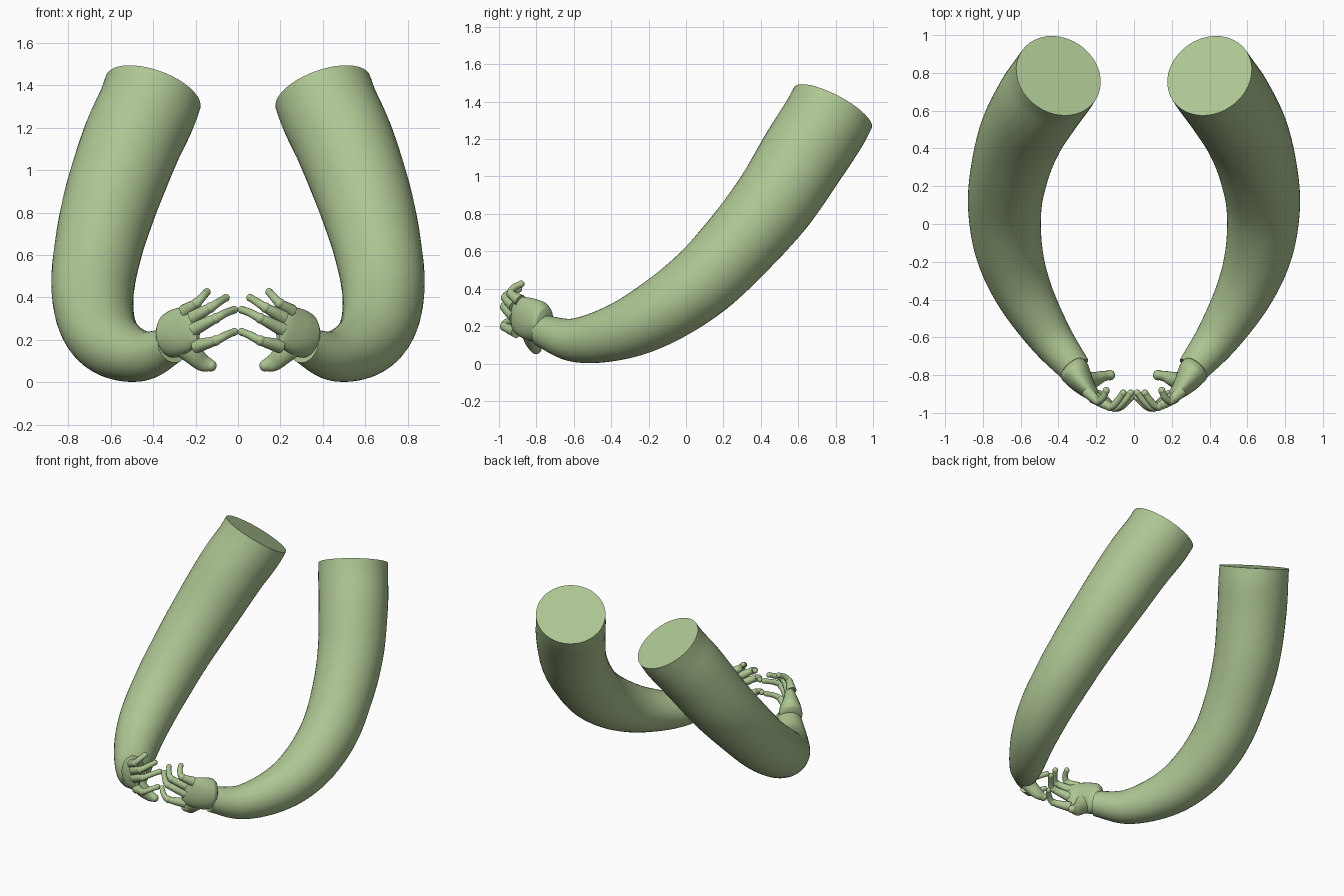
import bpy, bmesh, math
from mathutils import Vector

if "Cube" in bpy.data.objects:
    bpy.data.objects.remove(bpy.data.objects["Cube"])

green = bpy.data.materials.new("soft_green")
green.diffuse_color = (0.42, 0.56, 0.29, 1)
green.use_nodes = True
green.node_tree.nodes["Principled BSDF"].inputs["Base Color"].default_value = green.diffuse_color


def smooth_path(points, steps):
    """Catmull-Rom through (x, y, z, half_width, half_height) points."""
    p = [Vector(q) for q in points]
    p = [p[0] * 2 - p[1]] + p + [p[-1] * 2 - p[-2]]
    out = []
    for i in range(1, len(p) - 2):
        a, b, c, d = p[i - 1:i + 3]
        for s in range(steps):
            t = s / steps
            out.append(0.5 * (2 * b + (c - a) * t + (2 * a - 5 * b + 4 * c - d) * t * t
                              + (3 * b - a - 3 * c + d) * t ** 3))
    return out + [p[-2]]


def tube(name, points, sides=20, steps=6):
    """Sweep an oval along a path with closed ends, mirrored to both sides."""
    path = smooth_path(points, steps)
    pos = [Vector(q[:3]) for q in path]
    n = len(path)
    bm = bmesh.new()
    rings = []
    for i, q in enumerate(path):
        tan = (pos[min(i + 1, n - 1)] - pos[max(i - 1, 0)]).normalized()
        side = tan.cross(Vector((0, 0, 1))).normalized()
        up = side.cross(tan)
        ring = []
        for k in range(sides):
            a = 2 * math.pi * k / sides
            ring.append(bm.verts.new(pos[i] + side * q[3] * math.cos(a) + up * q[4] * math.sin(a)))
        rings.append(ring)
    for r0, r1 in zip(rings, rings[1:]):
        for k in range(sides):
            j = (k + 1) % sides
            bm.faces.new((r0[k], r0[j], r1[j], r1[k]))
    bm.faces.new(rings[0][::-1])
    bm.faces.new(rings[-1])
    bmesh.ops.recalc_face_normals(bm, faces=bm.faces)
    return finish(name, bm)


def ball(name, centre, radius):
    bm = bmesh.new()
    bmesh.ops.create_uvsphere(bm, u_segments=14, v_segments=8, radius=radius)
    bmesh.ops.translate(bm, vec=Vector(centre), verts=bm.verts)
    return finish(name, bm)


def finish(name, bm):
    me = bpy.data.meshes.new(name)
    bm.to_mesh(me)
    bm.free()
    me.materials.append(green)
    ob = bpy.data.objects.new(name, me)
    bpy.context.collection.objects.link(ob)
    ob.modifiers.new("both_sides", 'MIRROR').use_mirror_merge = False
    bpy.context.view_layer.objects.active = ob
    ob.select_set(True)
    bpy.ops.object.shade_smooth_by_angle(angle=math.radians(50))
    ob.select_set(False)
    return ob


# Arm: flat shoulder end, tapering to the wrist
arm = [(0.40, 0.785, 1.367, 0.235), (0.432, 0.738, 1.28, 0.236), (0.505, 0.635, 1.12, 0.234),
       (0.595, 0.475, 0.87, 0.223), (0.655, 0.29, 0.645, 0.208), (0.684, 0.09, 0.44, 0.195),
       (0.662, -0.14, 0.275, 0.178), (0.585, -0.36, 0.17, 0.152),
       (0.45, -0.59, 0.125, 0.118), (0.31, -0.77, 0.175, 0.085)]
tube("arm", [q + (q[3],) for q in arm], sides=40, steps=8)

# Palm: rounded cuff narrowing to a thin knuckle edge
tube("palm", [(0.342, -0.748, 0.215, 0.045, 0.06), (0.334, -0.757, 0.217, 0.070, 0.088),
              (0.315, -0.78, 0.222, 0.080, 0.108), (0.285, -0.825, 0.235, 0.068, 0.113),
              (0.245, -0.875, 0.252, 0.048, 0.106), (0.21, -0.908, 0.26, 0.033, 0.092),
              (0.19, -0.925, 0.262, 0.015, 0.07)], sides=28)

# Fingers: bent at the knuckle with rounded joints and tips
fingers = [[(0.25, -0.885, 0.335), (0.195, -0.935, 0.373), (0.165, -0.92, 0.405), (0.147, -0.882, 0.425)],
           [(0.215, -0.915, 0.305), (0.13, -0.965, 0.352), (0.09, -0.94, 0.378), (0.058, -0.895, 0.398)],
           [(0.21, -0.915, 0.25), (0.105, -0.97, 0.302), (0.06, -0.945, 0.326), (0.018, -0.895, 0.342)],
           [(0.20, -0.905, 0.17), (0.105, -0.97, 0.197), (0.06, -0.96, 0.22), (0.018, -0.92, 0.238)]]
for i, f in enumerate(fingers):
    radii = (0.034, 0.022, 0.019, 0.017)
    tube(f"finger_{i + 1}", [p + (r, r) for p, r in zip(f, radii)], sides=14, steps=4)
    ball(f"finger_joint_{i + 1}", f[1], 0.025)
    ball(f"finger_tip_{i + 1}", f[3], 0.019)

# Thumb: thick base pointing down and inward
tube("thumb", [(0.265, -0.835, 0.19, 0.05, 0.065), (0.215, -0.825, 0.135, 0.042, 0.05),
               (0.17, -0.808, 0.095, 0.03, 0.042), (0.13, -0.80, 0.08, 0.024, 0.03)], sides=16)
ball("thumb_tip", (0.128, -0.80, 0.079), 0.028)
